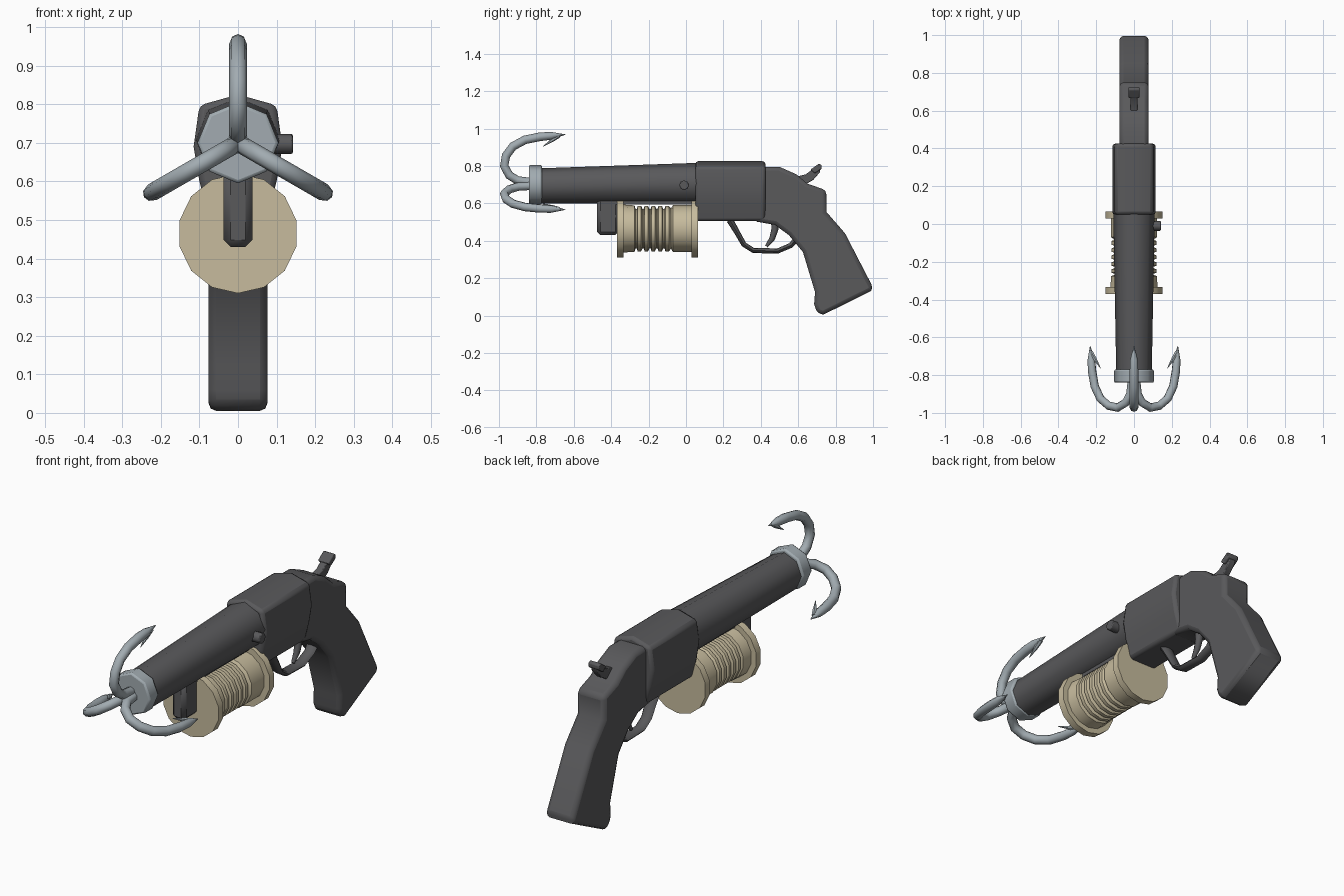
import bpy, bmesh, math
from mathutils import Matrix, Vector

cube = bpy.data.objects.get("Cube")
if cube:
    bpy.data.objects.remove(cube, do_unlink=True)


def material(name, color):
    m = bpy.data.materials.new(name)
    m.use_nodes = True
    m.diffuse_color = (*color, 1)
    m.node_tree.nodes["Principled BSDF"].inputs["Base Color"].default_value = (*color, 1)
    return m


GUN = material("dark gunmetal", (0.10, 0.10, 0.105))
STEEL = material("pale steel", (0.36, 0.41, 0.44))
ROPE = material("tan rope", (0.57, 0.50, 0.34))


def finish(obj, mat, angle=50, bevel=0, segments=2):
    obj.data.materials.append(mat)
    if bevel:
        b = obj.modifiers.new("Bevel", "BEVEL")
        b.width, b.segments, b.limit_method = bevel, segments, "ANGLE"
        b.angle_limit = math.radians(50)
    bpy.ops.object.select_all(action="DESELECT")
    obj.select_set(True)
    bpy.context.view_layer.objects.active = obj
    bpy.ops.object.shade_smooth_by_angle(angle=math.radians(angle))
    return obj


def loft(name, rings, mat, **kw):
    """Skin a list of equal rings of points and cap both ends."""
    bm = bmesh.new()
    loops = [[bm.verts.new(p) for p in ring] for ring in rings]
    n = len(loops[0])
    for a, b in zip(loops, loops[1:]):
        for i in range(n):
            bm.faces.new((a[i], a[(i + 1) % n], b[(i + 1) % n], b[i]))
    bm.faces.new(loops[0])
    bm.faces.new(loops[-1])
    bmesh.ops.recalc_face_normals(bm, faces=bm.faces)
    me = bpy.data.meshes.new(name)
    bm.to_mesh(me)
    bm.free()
    obj = bpy.data.objects.new(name, me)
    bpy.context.collection.objects.link(obj)
    return finish(obj, mat, **kw)


def slab(name, side, half, mat, **kw):
    """Side outline in (y, z), extruded evenly about x = 0."""
    return loft(name, [[(x, y, z) for y, z in side] for x in (-half, half)], mat, **kw)


def turned(name, profile, sides, mat, **kw):
    """Rings along y from (y, centre z, radius), one vertex straight down."""
    turn = [2 * math.pi * i / sides - math.pi / 2 for i in range(sides)]
    return loft(name, [[(r * math.cos(t), y, c + r * math.sin(t)) for t in turn]
                       for y, c, r in profile], mat, **kw)


def tube(name, points, radius, mat, sides=8, flat=1):
    """Swept round bar in the x = 0 plane; points are (y, z, taper)."""
    rings = []
    for i, (y, z, s) in enumerate(points):
        a, b = points[max(i - 1, 0)], points[min(i + 1, len(points) - 1)]
        d = Vector((0, b[0] - a[0], b[1] - a[1])).normalized()
        up = Vector((0, -d.z, d.y))
        ring = []
        for k in range(sides):
            t = 2 * math.pi * k / sides
            ring.append(Vector((0, y, z)) + radius * s *
                        (up * math.cos(t) + Vector((flat, 0, 0)) * math.sin(t)))
        rings.append(ring)
    return loft(name, rings, mat)


# Barrel and muzzle collar
turned("barrel", [(-0.79, 0.693, 0.094), (0.08, 0.707, 0.11)], 8, GUN)
turned("muzzle_collar", [(-0.84, 0.70, 0.105), (-0.77, 0.70, 0.105)], 8, STEEL, bevel=0.008)

# Receiver housing
half = [(0, 0.825), (0.10, 0.797), (0.115, 0.69), (0.10, 0.60), (0.075, 0.505)]
section = half + [(-x, z) for x, z in reversed(half[1:])]
loft("receiver", [[(x, y, z) for x, z in section] for y in (0.05, 0.425)], GUN, bevel=0.015)

# Grip and lower frame
slab("grip", [(0.36, 0.795), (0.50, 0.795), (0.59, 0.755), (0.65, 0.705), (0.75, 0.67),
              (0.75, 0.555), (0.85, 0.44), (1.0, 0.15), (0.99, 0.132), (0.735, 0.005),
              (0.70, 0.015), (0.685, 0.06), (0.69, 0.125), (0.625, 0.34), (0.55, 0.43),
              (0.475, 0.485), (0.36, 0.505)], 0.077, GUN, bevel=0.024)

# Hammer with a wider thumb pad
slab("hammer", [(0.58, 0.74), (0.64, 0.755), (0.68, 0.785), (0.70, 0.80), (0.72, 0.79),
                (0.715, 0.765), (0.68, 0.725), (0.62, 0.69)], 0.018, GUN, bevel=0.004)
slab("hammer_pad", [(0.665, 0.78), (0.71, 0.812), (0.725, 0.805), (0.725, 0.785),
                    (0.69, 0.76)], 0.03, GUN, bevel=0.005)

# Trigger and its guard
tube("trigger", [(0.475, 0.52, 1.2), (0.475, 0.46, 1.1), (0.46, 0.41, 0.9), (0.43, 0.37, 0.5)],
     0.017, GUN)
tube("trigger_guard", [(0.235, 0.51, 1.3), (0.27, 0.45, 1.1), (0.31, 0.38, 1), (0.36, 0.348, 1),
                       (0.49, 0.345, 1), (0.56, 0.375, 1), (0.61, 0.43, 1.2)],
     0.014, GUN, flat=2)

# Rope spool, its winding and front bracket
c = 0.465
profile = [(-0.37, c, 0.155), (-0.333, c, 0.155), (-0.333, c, 0.128), (-0.275, c, 0.124)]
for i in range(5):
    y = -0.27 + i * 0.037
    profile += [(y, c, 0.106), (y + 0.007, c, 0.106), (y + 0.012, c, 0.122), (y + 0.03, c, 0.122)]
profile += [(-0.08, c, 0.108), (-0.07, c, 0.125), (0.03, c, 0.125), (0.03, c, 0.155),
            (0.065, c, 0.155)]
turned("rope_spool", profile, 14, ROPE, angle=35)
slab("spool_bracket", [(-0.475, 0.63), (-0.475, 0.43), (-0.36, 0.43), (-0.36, 0.63)],
     0.037, GUN, bevel=0.018, segments=1)
slab("spool_rail", [(-0.40, 0.63), (-0.40, 0.595), (0.10, 0.595), (0.10, 0.63)], 0.037, GUN)

# Side knob
knob = turned("side_knob", [(-0.06, 0, 0.026), (0, 0, 0.026)], 8, GUN, bevel=0.004)
knob.matrix_world = Matrix.Translation((0.142, -0.01, 0.697)) @ Matrix.Rotation(-math.pi / 2, 4, "Z")

# Three barbed hooks fanned around the muzzle axis
path = [(-0.82, 0.012, 1), (-0.90, 0.022, 1), (-0.945, 0.05, 1), (-0.972, 0.10, 1),
        (-0.962, 0.155, 1), (-0.925, 0.205, 1), (-0.86, 0.24, 1), (-0.78, 0.256, 1),
        (-0.72, 0.261, 0.9), (-0.645, 0.268, 0.05)]
barb = [(-0.68, 0.262, 0.6), (-0.715, 0.238, 0.5), (-0.765, 0.203, 0.05)]
for i, side in enumerate(("top", "left", "right")):
    spin = Matrix.Translation((0, 0, 0.70)) @ Matrix.Rotation(i * 2 * math.pi / 3, 4, "Y")
    tube(side + "_hook", path, 0.023, STEEL).matrix_world = spin
    tube(side + "_hook_barb", barb, 0.02, STEEL, sides=6).matrix_world = spin
